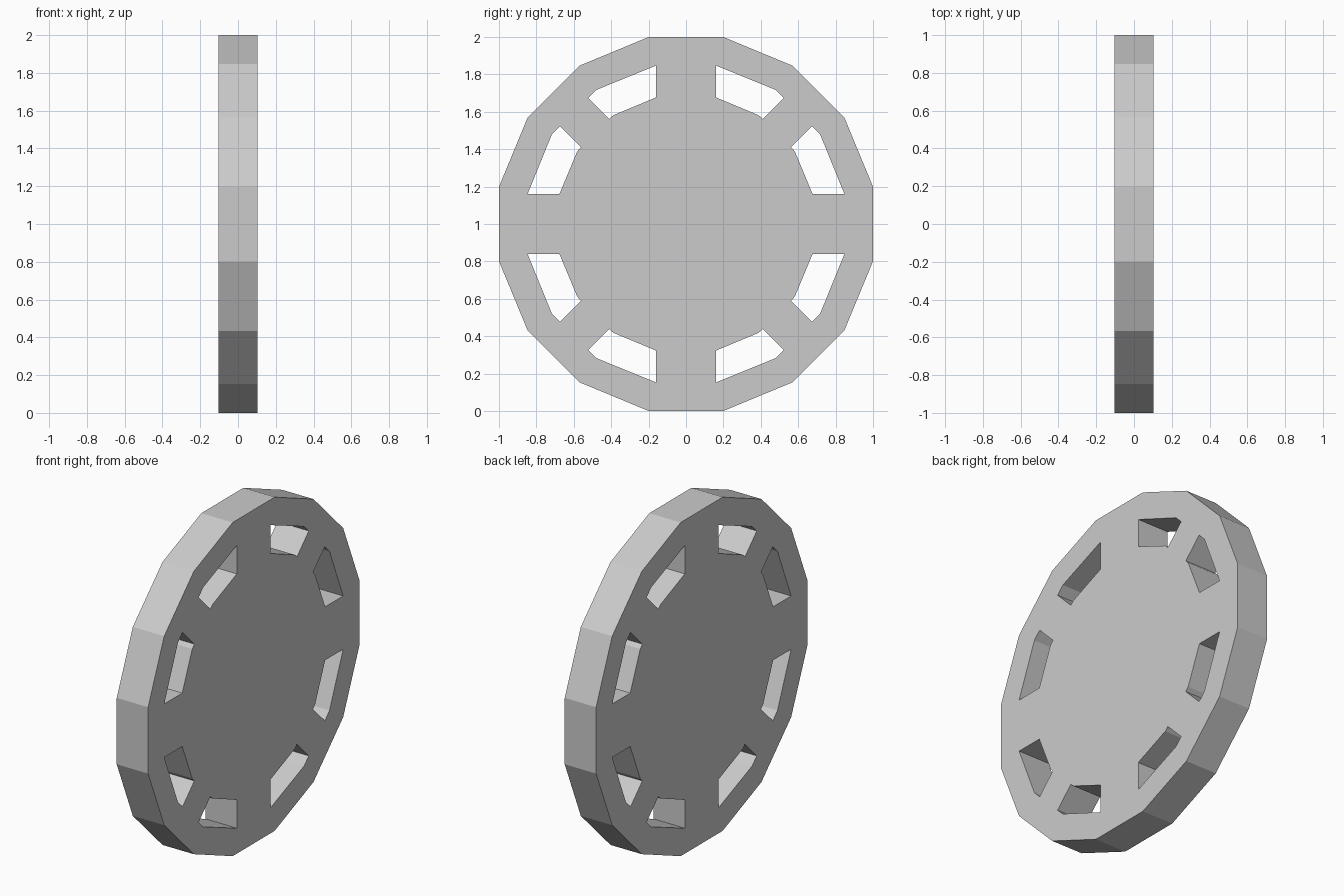
import bpy
from math import sin, cos, pi, radians

if "Cube" in bpy.data.objects:
    bpy.data.objects.remove(bpy.data.objects["Cube"])

RIM = 1 / cos(pi / 16)     # 16-sided outline, flats 2 units apart
HALF_THICK = 0.104

# Wheel profile: filled flat curve, extruded to a disc
curve = bpy.data.curves.new("wheel_disc", 'CURVE')
curve.dimensions = '2D'
curve.fill_mode = 'BOTH'
curve.extrude = HALF_THICK


def add_loop(points):
    s = curve.splines.new('POLY')
    s.points.add(len(points) - 1)
    for p, (x, y) in zip(s.points, points):
        p.co = (x, y, 0, 1)
    s.use_cyclic_u = True


# Outer rim
add_loop([(RIM * sin((k + 0.5) * pi / 8), RIM * cos((k + 0.5) * pi / 8)) for k in range(16)])

# Eight slots: one shape, mirrored over the diagonal and both axes
slot = [(0.16, 0.847), (0.477, 0.718), (0.522, 0.674),
        (0.410, 0.562), (0.388, 0.582), (0.16, 0.677)]
for shape in (slot, [(y, x) for x, y in slot]):
    for sx in (1, -1):
        for sy in (1, -1):
            add_loop([(sx * x, sy * y) for x, y in shape])

# Stand the disc upright facing x, then turn it into a mesh
wheel = bpy.data.objects.new("wheel_disc", curve)
bpy.context.collection.objects.link(wheel)
wheel.rotation_euler = (radians(90), 0, radians(90))
wheel.location = (0, 0, 1)
bpy.context.view_layer.objects.active = wheel
wheel.select_set(True)
bpy.ops.object.convert(target='MESH')
bpy.ops.object.shade_flat()
